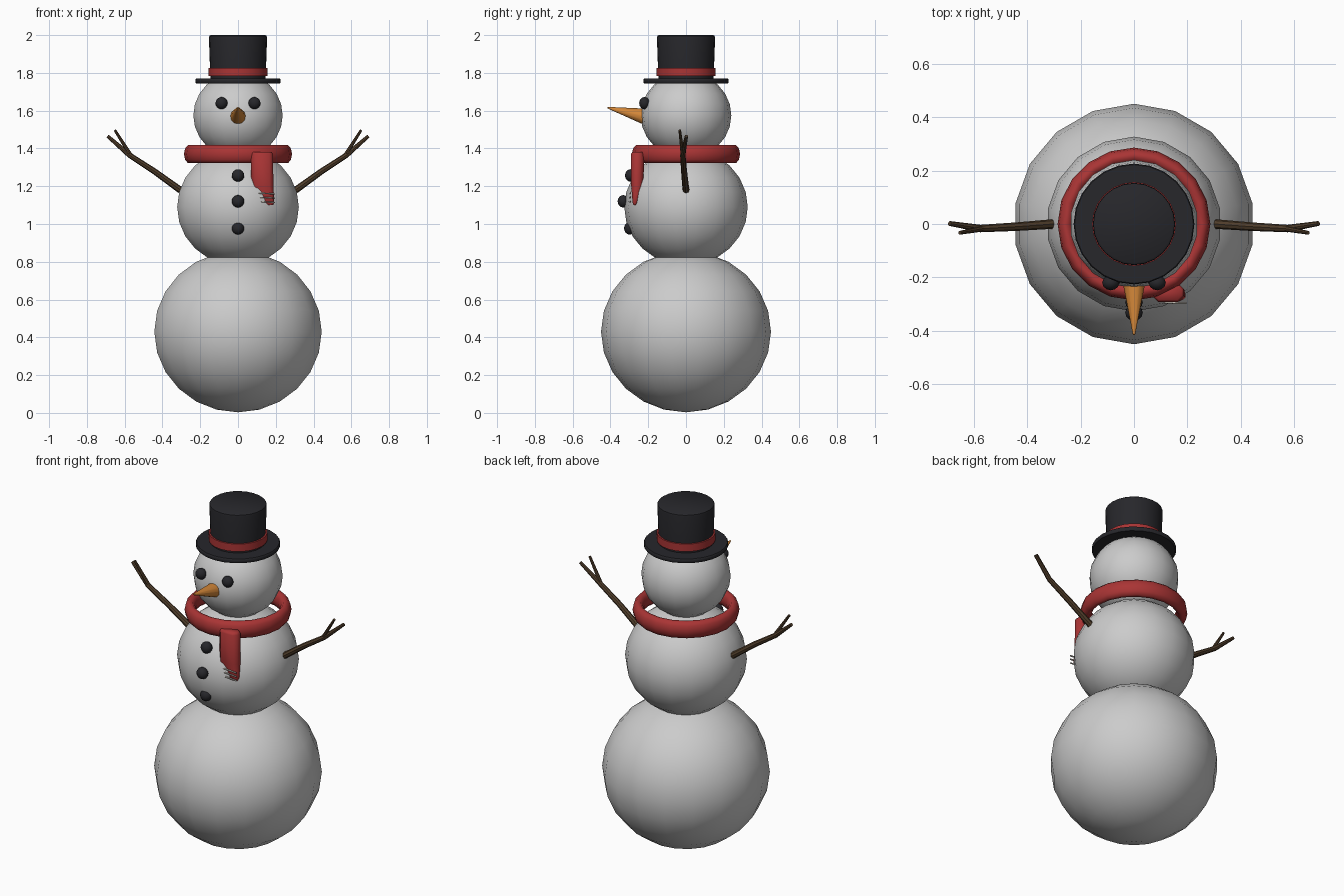
import bpy, bmesh, math
from mathutils import Vector

if "Cube" in bpy.data.objects:
    bpy.data.objects.remove(bpy.data.objects["Cube"])


def material(name, rgb):
    m = bpy.data.materials.new(name)
    m.diffuse_color = (*rgb, 1)
    m.use_nodes = True
    m.node_tree.nodes["Principled BSDF"].inputs["Base Color"].default_value = m.diffuse_color
    return m


RED = material("red_wool", (0.40, 0.035, 0.035))
BLACK = material("black", (0.02, 0.02, 0.024))
ORANGE = material("carrot", (0.65, 0.24, 0.04))
BROWN = material("bark", (0.085, 0.05, 0.025))
PALE = material("pale_thread", (0.62, 0.58, 0.52))


def finish(bm, name, mat=None, angle=40):
    bmesh.ops.recalc_face_normals(bm, faces=bm.faces)
    me = bpy.data.meshes.new(name)
    bm.to_mesh(me)
    bm.free()
    ob = bpy.data.objects.new(name, me)
    bpy.context.collection.objects.link(ob)
    if mat:
        me.materials.append(mat)
    bpy.ops.object.select_all(action='DESELECT')
    ob.select_set(True)
    bpy.context.view_layer.objects.active = ob
    bpy.ops.object.shade_smooth_by_angle(angle=math.radians(angle))
    return ob


def ball(name, loc, size, seg, rings, mat=None):
    bm = bmesh.new()
    bmesh.ops.create_uvsphere(bm, u_segments=seg, v_segments=rings, radius=1)
    bmesh.ops.scale(bm, vec=size, verts=bm.verts)
    bmesh.ops.translate(bm, vec=loc, verts=bm.verts)
    return finish(bm, name, mat)


def loft(name, rings, mat, closed=False, angle=40):
    """Skin a list of equal-length point rings, capped unless closed."""
    bm = bmesh.new()
    vs = [[bm.verts.new(p) for p in r] for r in rings]
    n = len(vs[0])
    pairs = list(zip(vs, vs[1:])) + ([(vs[-1], vs[0])] if closed else [])
    for a, b in pairs:
        for i in range(n):
            j = (i + 1) % n
            bm.faces.new((a[i], a[j], b[j], b[i]))
    if not closed:
        bm.faces.new(vs[0])
        bm.faces.new(vs[-1])
    return finish(bm, name, mat, angle)


def lathe(name, profile, mat, n=24):
    return loft(name, [[(r * math.sin(math.tau * i / n), r * math.cos(math.tau * i / n), z)
                        for i in range(n)] for r, z in profile], mat)


def tube(name, pts, radii, sides, mat):
    pts = [Vector(p) for p in pts]
    rings = []
    for k, (p, r) in enumerate(zip(pts, radii)):
        d = (pts[min(k + 1, len(pts) - 1)] - pts[max(k - 1, 0)]).normalized()
        q = d.to_track_quat('Z', 'Y')
        rings.append([p + q @ Vector((r * math.cos(math.tau * i / sides),
                                      r * math.sin(math.tau * i / sides), 0))
                      for i in range(sides)])
    return loft(name, rings, mat)


# Snow balls
ball("body_lower", (0, 0, 0.43), (0.45, 0.45, 0.427), 18, 12)
ball("body_middle", (0, 0, 1.09), (0.327, 0.327, 0.31), 18, 12)
ball("head", (0, 0, 1.575), (0.24, 0.24, 0.228), 18, 12)

# Top hat
lathe("hat_brim", [(0.222, 1.745), (0.226, 1.75), (0.226, 1.765), (0.222, 1.77)], BLACK)
lathe("hat_crown", [(0.146, 1.76), (0.154, 1.985), (0.152, 1.995), (0.145, 2.0)], BLACK)
lathe("hat_band", [(0.157, 1.783), (0.157, 1.827)], RED)

# Face and buttons
for side, s in (("left", -1), ("right", 1)):
    ball("eye_" + side, (s * 0.087, -0.22, 1.64), (0.032, 0.028, 0.032), 12, 8, BLACK)
for i, (y, z) in enumerate(((-0.293, 1.257), (-0.332, 1.12), (-0.298, 0.977))):
    ball(f"button_{i + 1}", (0, y, z), (0.033, 0.03, 0.033), 12, 8, BLACK)
tube("carrot_nose", [(0, -0.2, 1.565), (0, -0.415, 1.616)], [0.046, 0.004], 12, ORANGE)

# Scarf loop: tall oval section swept round the neck
N, M = 20, 10
loop = []
for i in range(N):
    a = math.tau * i / N
    ring = []
    for j in range(M):
        b = math.tau * j / M
        r = 0.256 + 0.03 * math.cos(b)
        ring.append((r * math.cos(a), r * math.sin(a), 1.37 + 0.05 * math.sin(b)))
    loop.append(ring)
loft("scarf_loop", loop, RED, closed=True, angle=60)

# Hanging scarf end: rows of left x, right x, front y, back y, z
rows = [(0.078, 0.178, -0.284, -0.232, 1.382), (0.07, 0.186, -0.291, -0.222, 1.37),
        (0.07, 0.187, -0.290, -0.225, 1.20), (0.098, 0.19, -0.286, -0.24, 1.155),
        (0.125, 0.192, -0.283, -0.255, 1.115), (0.145, 0.185, -0.278, -0.264, 1.10)]
tail = []
for x0, x1, y0, y1, z in rows:
    c = min(x1 - x0, y1 - y0) * 0.3
    tail.append([(x0 + c, y0, z), (x1 - c, y0, z), (x1, y0 + c, z), (x1, y1 - c, z),
                 (x1 - c, y1, z), (x0 + c, y1, z), (x0, y1 - c, z), (x0, y0 + c, z)])
loft("scarf_tail", tail, RED, angle=60)

# Fringe threads
for i, z in enumerate((1.165, 1.143, 1.12)):
    tube(f"fringe_{i + 1}", [(0.088, -0.293, z), (0.197, -0.296, z - 0.006)],
         [0.004, 0.004], 6, PALE)

# Stick arms with a forked twig, both sides
for side, s in (("left", -1), ("right", 1)):
    tube("arm_" + side,
         [(s * 0.303, 0, 1.178), (s * 0.44, -0.01, 1.277), (s * 0.575, -0.017, 1.365),
          (s * 0.69, 0.002, 1.465)], [0.018, 0.016, 0.014, 0.009], 8, BROWN)
    tube("twig_" + side, [(s * 0.565, -0.017, 1.36), (s * 0.652, -0.033, 1.497)],
         [0.011, 0.007], 8, BROWN)
